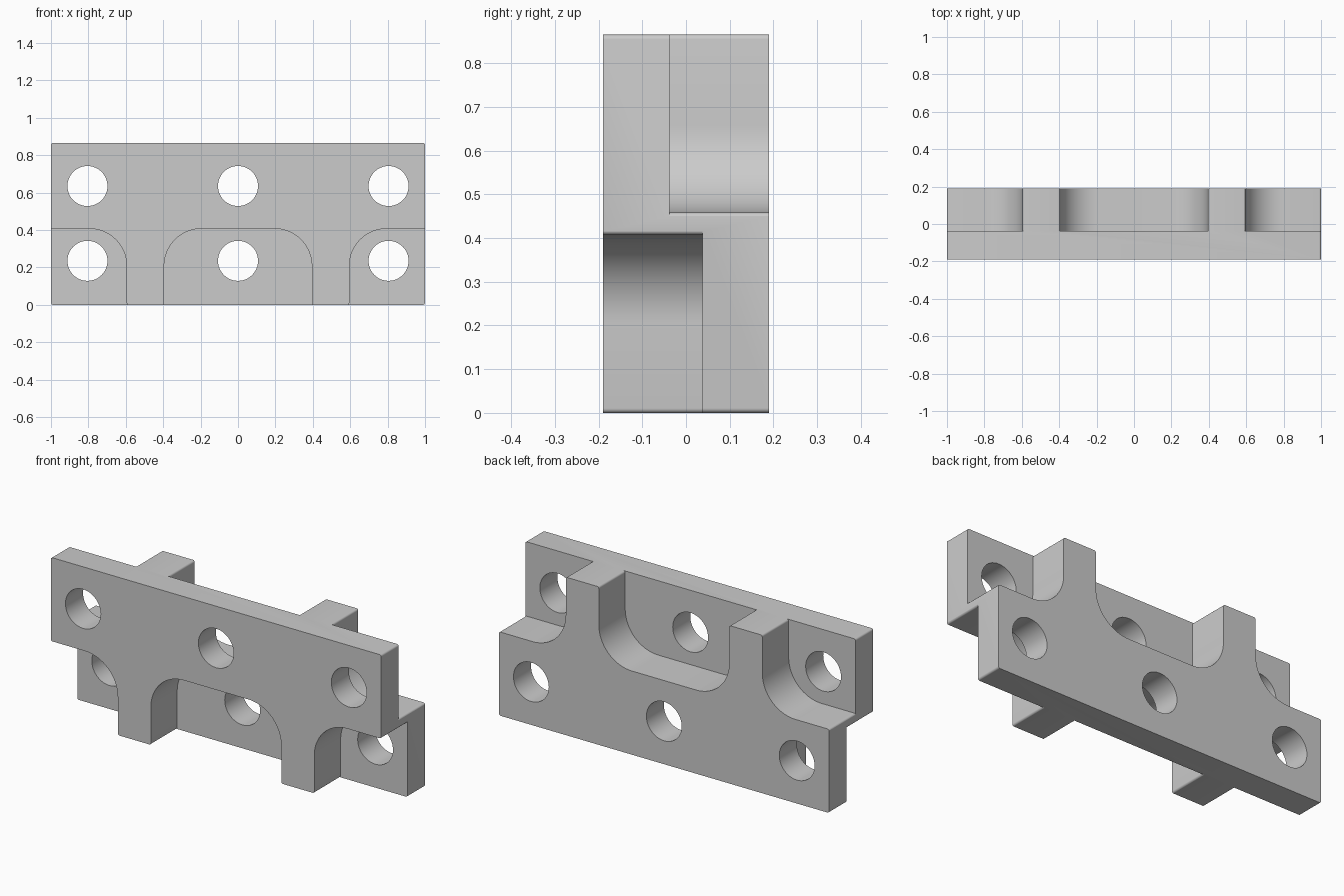
import bpy
import bmesh
from math import radians, tan
from mathutils import Vector

if "Cube" in bpy.data.objects:
    bpy.data.objects.remove(bpy.data.objects["Cube"])

HEIGHT, HALF_DEPTH = 0.865, 0.19
POCKET, WEB = 0.407, 0.038          # pocket height, pocket floor past the middle
LEG_IN, LEG_OUT = 0.395, 0.595      # inner and outer side of each leg
FILLET, EDGE, GAP = 0.2, 0.011, 0.0005

grey = bpy.data.materials.new("plain grey")
grey.use_nodes = True
colour = (0.6, 0.6, 0.6, 1)
grey.diffuse_color = colour
grey.node_tree.nodes["Principled BSDF"].inputs["Base Color"].default_value = colour


def rounded(corners):
    """Turn (x, z, radius) corners into an outline with round corners."""
    outline = []
    for i, (x, z, radius) in enumerate(corners):
        here = Vector((x, z))
        if not radius:
            outline.append(here)
            continue
        before = (Vector(corners[i - 1][:2]) - here).normalized()
        after = (Vector(corners[(i + 1) % len(corners)][:2]) - here).normalized()
        half = before.angle(after) / 2
        reach = radius / tan(half)
        start, end = here + before * reach, here + after * reach
        bisector = (before + after).normalized()
        centre = here + bisector * (reach ** 2 + radius ** 2) ** 0.5
        steps = 16 if radius > 0.1 else 5
        a, b = start - centre, end - centre
        for s in range(steps + 1):
            # slerp keeps the arc points evenly spaced
            outline.append(centre + a.normalized().slerp(b.normalized(), s / steps) * radius)
    return outline


def extrude(name, outline, y0, y1):
    """Extrude an x-z outline from y0 to y1."""
    bm = bmesh.new()
    face = bm.faces.new([bm.verts.new((p.x, y0, p.y)) for p in outline])
    grown = bmesh.ops.extrude_face_region(bm, geom=[face])["geom"]
    moved = [v for v in grown if isinstance(v, bmesh.types.BMVert)]
    bmesh.ops.translate(bm, verts=moved, vec=(0, y1 - y0, 0))
    bmesh.ops.recalc_face_normals(bm, faces=bm.faces)
    mesh = bpy.data.meshes.new(name)
    bm.to_mesh(mesh)
    bm.free()
    mesh.materials.append(grey)
    ob = bpy.data.objects.new(name, mesh)
    bpy.context.collection.objects.link(ob)
    return ob


def cut(target, cutter):
    cutter.hide_render = True
    mod = target.modifiers.new("cut", "BOOLEAN")
    mod.operation, mod.solver, mod.object = "DIFFERENCE", "EXACT", cutter
    bpy.context.view_layer.objects.active = target
    bpy.ops.object.modifier_apply(modifier=mod.name)
    bpy.data.objects.remove(cutter)


# Block with softened ends
block = extrude("slotted_bracket", rounded([
    (-1, 0, EDGE), (1, 0, EDGE), (1, HEIGHT, EDGE), (-1, HEIGHT, EDGE)]),
    -HALF_DEPTH, HALF_DEPTH)

# Middle pocket and end pocket, drawn open at the bottom
half = [(LEG_IN + 0.06, -0.1, 0), (LEG_IN + 0.06, -GAP, 0),
        (LEG_IN, -GAP, EDGE), (LEG_IN, POCKET, FILLET)]
middle = half + [(-x, z, r) for x, z, r in reversed(half)]
end = [(LEG_OUT - 0.06, -0.1, 0), (LEG_OUT - 0.06, -GAP, 0),
       (LEG_OUT, -GAP, EDGE), (LEG_OUT, POCKET, FILLET),
       (1 + GAP, POCKET, EDGE), (1 + GAP, POCKET + 0.03, 0),
       (1.1, POCKET + 0.03, 0), (1.1, -0.1, 0)]
pockets = [middle, end, [(-x, z, r) for x, z, r in end]]

# Lower pockets open to the front, upper pockets to the back
for pocket in pockets:
    outline = rounded(pocket)
    cut(block, extrude("lower_pocket", outline, -0.3, WEB))
    flipped = [Vector((p.x, HEIGHT - p.y)) for p in outline]
    cut(block, extrude("upper_pocket", flipped, -WEB, 0.3))

# Two rows of bolt holes
for x in (-0.805, 0, 0.805):
    for z in (0.235, 0.635):
        bpy.ops.mesh.primitive_cylinder_add(
            vertices=48, radius=0.107, depth=1, location=(x, 0, z),
            rotation=(radians(90), 0, 0))
        hole = bpy.context.object
        hole.data.materials.append(grey)
        cut(block, hole)

bpy.ops.object.select_all(action="DESELECT")
block.select_set(True)
bpy.context.view_layer.objects.active = block
bpy.ops.object.shade_smooth_by_angle(angle=radians(30))
